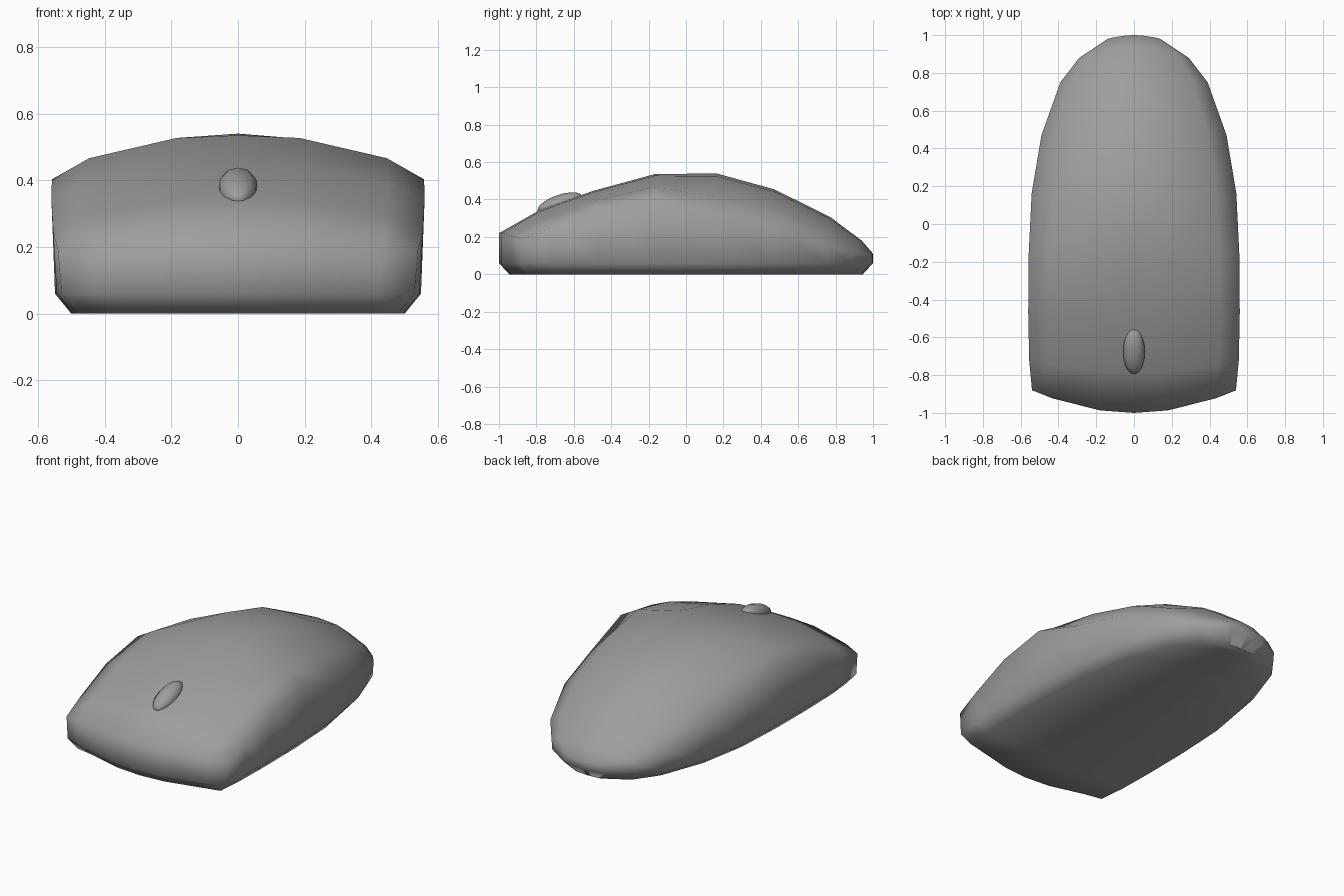
import bpy, bmesh, math

if "Cube" in bpy.data.objects:
    bpy.data.objects.remove(bpy.data.objects["Cube"])

# Lengthwise stations: centre y, edge bow in y, half width, spine height, shoulder height
STATIONS = [
    (-1.00, 0.12, 0.540, 0.220, 0.190),
    (-0.78, 0.06, 0.555, 0.345, 0.250),
    (-0.50, 0.03, 0.560, 0.445, 0.350),
    (-0.17, 0.00, 0.558, 0.535, 0.403),
    (0.16, 0.00, 0.542, 0.540, 0.300),
    (0.47, 0.00, 0.490, 0.455, 0.245),
    (0.77, -0.02, 0.390, 0.307, 0.160),
    (0.94, -0.06, 0.290, 0.180, 0.112),
    (1.00, -0.02, 0.140, 0.110, 0.105),
]
RIM, INSET = 0.06, 0.945   # rim height, base taper in y

grey = bpy.data.materials.new("dark_grey")
grey.diffuse_color = (0.34, 0.34, 0.34, 1)
grey.use_nodes = True
grey.node_tree.nodes["Principled BSDF"].inputs["Base Color"].default_value = grey.diffuse_color


def section(y, bow, w, top, shoulder):
    """Closed ring: domed top, near-vertical sides, chamfered base."""
    drop = top - shoulder
    half = [(0.33 * w, top - 0.06 * drop, 1), (0.80 * w, top - 0.52 * drop, 1),
            (w, shoulder, 1), (w * 0.98, RIM, 1), (w - 0.06, 0.0, INSET)]
    right = [(0, top, 1)] + half + [(0, 0, INSET)]
    left = [(-x, z, s) for x, z, s in reversed(half)]
    return [(x, (y + bow * (x / w) ** 2) * s, z) for x, z, s in right + left]


def finish(bm, name):
    bmesh.ops.recalc_face_normals(bm, faces=bm.faces)
    for f in bm.faces:
        f.smooth = True
    mesh = bpy.data.meshes.new(name)
    bm.to_mesh(mesh)
    bm.free()
    mesh.materials.append(grey)
    obj = bpy.data.objects.new(name, mesh)
    bpy.context.collection.objects.link(obj)
    return obj


# Shell: loft through the sections
bm = bmesh.new()
rings = [[bm.verts.new(p) for p in section(*s)] for s in STATIONS]
n = len(rings[0])
for a, b in zip(rings, rings[1:]):
    for i in range(n):
        j = (i + 1) % n
        bm.faces.new((a[i], a[j], b[j], b[i]))

# Front and back walls: upright band down to the rim, then chamfer under
for ring in (rings[0], rings[-1]):
    top = [ring[i] for i in (-3, -2, -1, 0, 1, 2, 3)]
    inner = top[1:-1]
    taper = ring[5].co.x / ring[3].co.x
    rim = [bm.verts.new((v.co.x * 0.98, v.co.y, RIM)) for v in inner]
    rim = [ring[-4]] + rim + [ring[4]]
    base = []
    for v in inner:
        if abs(v.co.x) < 1e-6:
            base.append(ring[6])
        else:
            base.append(bm.verts.new((v.co.x * taper, v.co.y * INSET, 0)))
    base = [ring[-5]] + base + [ring[5]]
    for up, low in ((top, rim), (rim, base)):
        for i in range(6):
            bm.faces.new((up[i], up[i + 1], low[i + 1], low[i]))
    # Underside fill between the last ring and the chamfer
    bm.faces.new(base[:4])
    bm.faces.new(base[3:])
finish(bm, "mouse_shell")

# Scroll wheel: slim ellipsoid lying along the sloping top
bm = bmesh.new()
bmesh.ops.create_uvsphere(bm, u_segments=10, v_segments=10, radius=1)
for v in bm.verts:
    x, y, z = v.co
    v.co = (x * 0.06, z * 0.125, y * 0.046)
wheel = finish(bm, "scroll_wheel")
wheel.location = (0, -0.675, 0.379)
wheel.rotation_euler = (math.radians(19), 0, 0)
